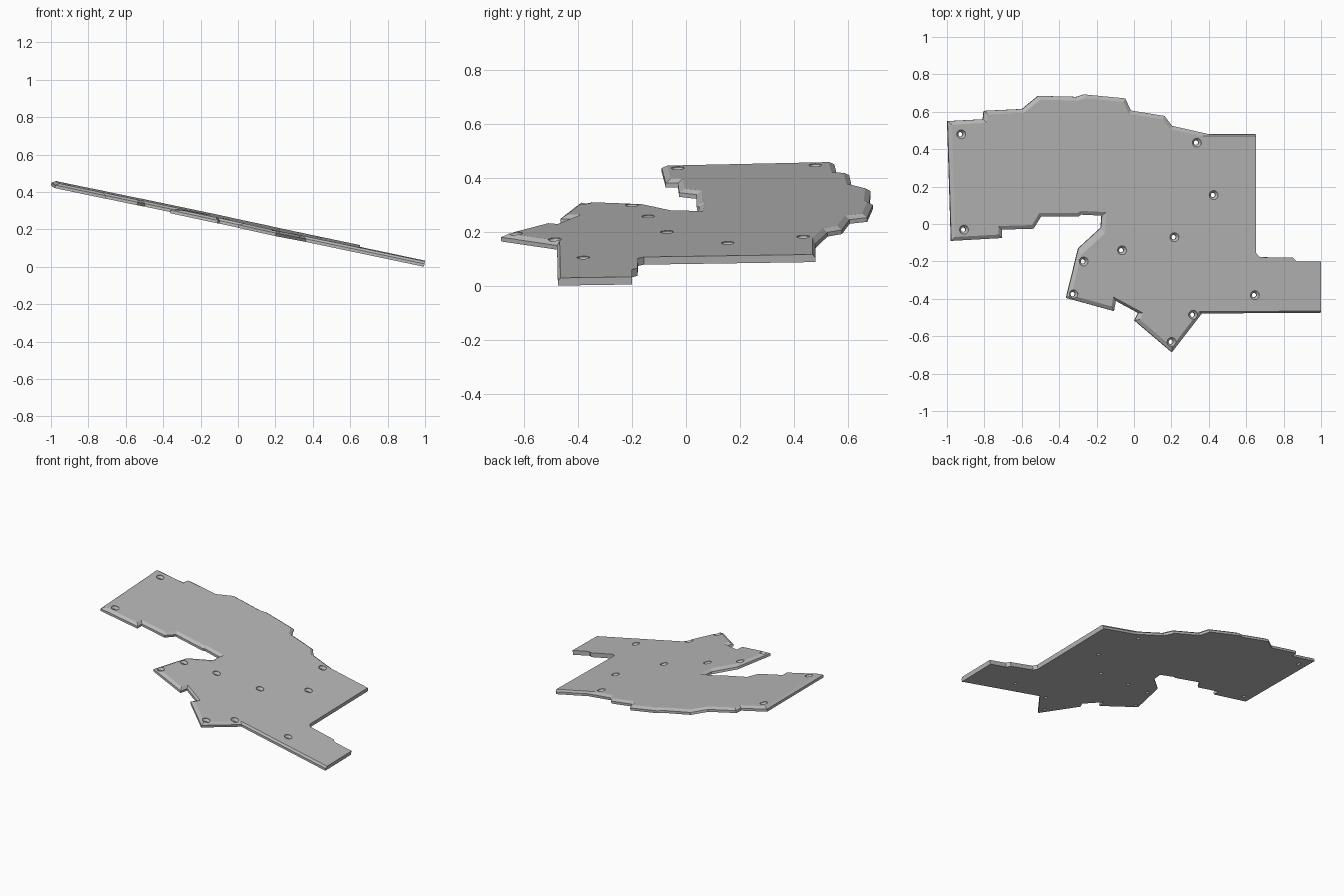
import bpy
import bmesh
from mathutils import Matrix, Vector
from mathutils.geometry import intersect_line_line_2d, intersect_line_line

THICK, WALL = 0.029, 0.016      # plate thickness, height of the straight wall
IN, SLIM, RAMP = 0.02, 0.01, 0.034  # bevel widths

cube = bpy.data.objects.get("Cube")
if cube:
    bpy.data.objects.remove(cube, do_unlink=True)

# Clockwise outline: corner x, y and bevel width of the edge that follows
OUTLINE = [
    (-1, .55, IN), (-.81, .56, IN), (-.805, .605, IN), (-.6, .615, IN),
    (-.515, .685, IN), (-.31, .68, IN), (-.27, .693, IN), (-.05, .672, IN),
    (-.02, .607, IN), (.16, .578, IN), (.2, .525, IN), (.4, .48, SLIM),
    (.647, .48, 0), (.647, -.155, 0), (.667, -.177, 0), (.845, -.18, 0),
    (.865, -.2, 0), (.994, -.2, 0), (.994, -.475, SLIM), (.36, -.478, IN),
    (.2, -.685, IN), (0, -.515, IN), (.02, -.475, SLIM), (-.1, -.41, IN),
    (-.11, -.465, IN), (-.365, -.395, IN), (-.3, -.13, RAMP),
    (-.18, -.02, IN), (-.175, .045, IN), (-.285, .05, IN), (-.3, .04, IN),
    (-.5, .04, IN), (-.54, -.025, IN), (-.71, -.03, IN), (-.71, -.075, IN),
    (-.98, -.09, IN),
]
HOLES = [(-.93, .48), (-.915, -.03), (.33, .435), (.42, .155), (.21, -.07),
         (-.07, -.14), (-.275, -.2), (-.33, -.375), (.64, -.38),
         (.31, -.485), (.195, -.63)]

# Slanted frame: plan x, y stay as given, height runs along the plate normal
SX, SY, Z0 = -.21, .015, .216
n = Vector((-SX, -SY, 1)).normalized()
SLANT = Matrix(((1, 0, n.x, 0), (0, 1, n.y, 0), (SX, SY, n.z, Z0), (0, 0, 0, 1)))


def inset_outline():
    """Move every edge inward by its own width and join neighbours."""
    lines = []
    for i, (x, y, w) in enumerate(OUTLINE):
        a = Vector((x, y, 0))
        b = Vector((*OUTLINE[(i + 1) % len(OUTLINE)][:2], 0))
        d = (b - a).normalized()
        shift = Vector((d.y, -d.x, 0)) * w
        lines.append((a + shift, b + shift))
    result = []
    for i, line in enumerate(lines):
        hit = intersect_line_line(*lines[i - 1], *line)
        result.append(hit[0].xy if hit else line[0].xy)
    return result


def skin(bm, rings):
    """Close a stack of equal rings into a solid."""
    loops = [[bm.verts.new(p) for p in ring] for ring in rings]
    for low, high in zip(loops, loops[1:]):
        for i in range(len(low)):
            bm.faces.new((low[i - 1], low[i], high[i], high[i - 1]))
    bm.faces.new(loops[0])
    bm.faces.new(loops[-1])


def finish(name, bm):
    bmesh.ops.recalc_face_normals(bm, faces=bm.faces)
    bm.transform(SLANT)
    mesh = bpy.data.meshes.new(name)
    bm.to_mesh(mesh)
    bm.free()
    obj = bpy.data.objects.new(name, mesh)
    bpy.context.collection.objects.link(obj)
    return obj


# Plate: straight wall below, bevel above
outer = [Vector(p[:2]) for p in OUTLINE]
inner = inset_outline()
bm = bmesh.new()
skin(bm, [[(*p, h) for p in ring]
          for ring, h in ((outer, 0), (outer, WALL), (inner, THICK))])
plate = finish("slanted_plate", bm)

grey = bpy.data.materials.new("light grey")
grey.use_nodes = True
colour = (.48, .48, .48, 1)
grey.diffuse_color = colour
grey.node_tree.nodes["Principled BSDF"].inputs["Base Color"].default_value = colour
plate.data.materials.append(grey)

# Countersunk screw holes
bm = bmesh.new()
for x, y in HOLES:
    for_ring = [Matrix.Rotation(i * 6.283185 / 24, 2) @ Vector((1, 0)) for i in range(24)]
    skin(bm, [[(x + r * v.x, y + r * v.y, h) for v in for_ring]
              for r, h in ((.012, -.02), (.012, .012), (.024, .026), (.024, .05))])
cutter = finish("hole_cutter", bm)
cutter.hide_render = True

cut = plate.modifiers.new("screw holes", "BOOLEAN")
cut.operation = "DIFFERENCE"
cut.solver = "EXACT"
cut.object = cutter
bpy.context.view_layer.update()
graph = bpy.context.evaluated_depsgraph_get()
done = bpy.data.meshes.new_from_object(plate.evaluated_get(graph))
plate.modifiers.clear()
plate.data = done
bpy.data.objects.remove(cutter, do_unlink=True)

# Only the plate material remains
done.materials.clear()
done.materials.append(grey)
for face in done.polygons:
    face.material_index = 0
